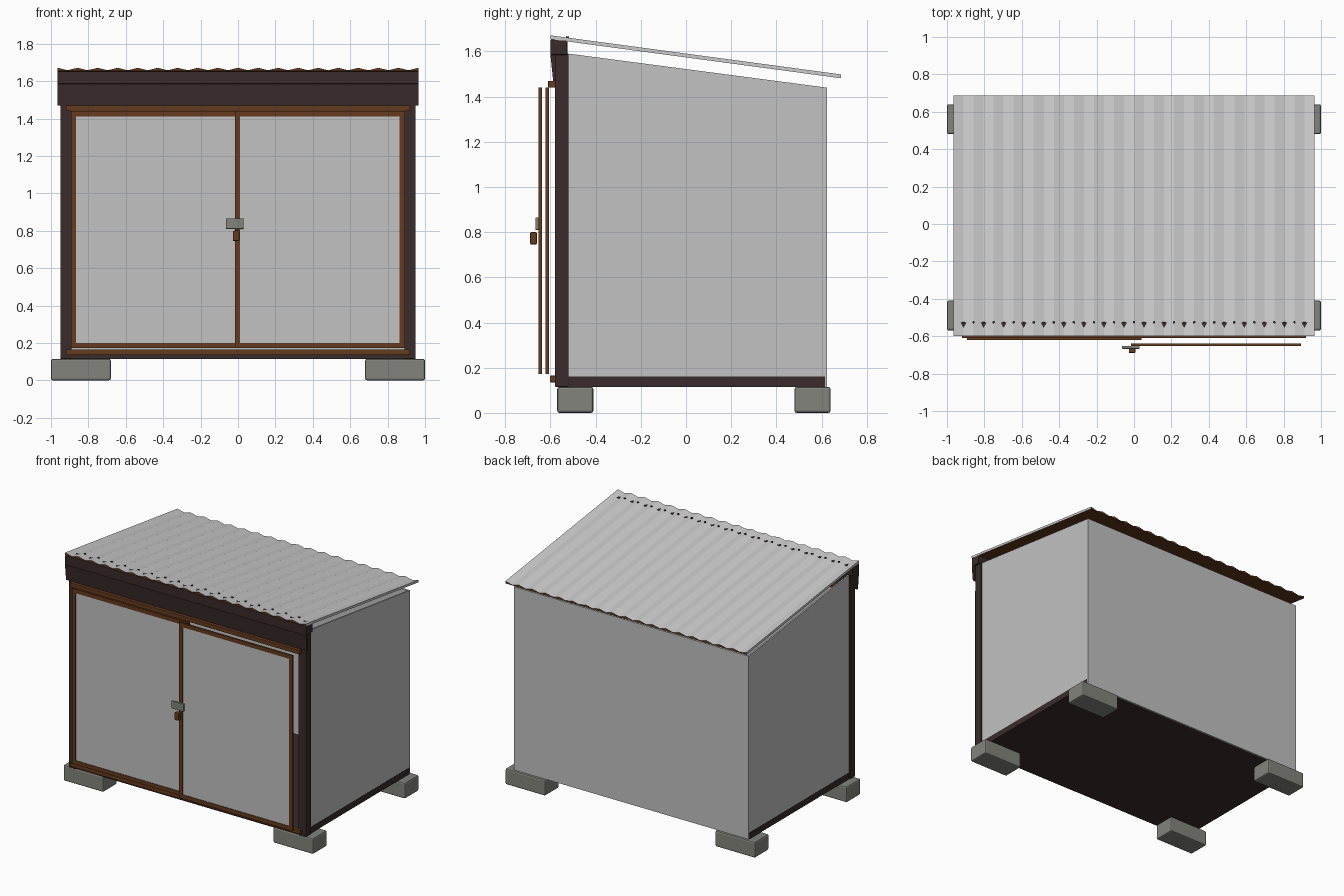
import bpy
import math
from mathutils import Matrix

cube = bpy.data.objects.get("Cube")
if cube:
    bpy.data.objects.remove(cube, do_unlink=True)


def material(name, r, g, b):
    m = bpy.data.materials.new(name)
    m.use_nodes = True
    m.diffuse_color = (r, g, b, 1)
    node = next(n for n in m.node_tree.nodes if n.type == 'BSDF_PRINCIPLED')
    node.inputs["Base Color"].default_value = (r, g, b, 1)
    node.inputs["Roughness"].default_value = 0.7
    return m


WALL = material("pale grey sheet", 0.54, 0.54, 0.54)
ROOF = material("light grey roofing", 0.60, 0.60, 0.60)
BROWN = material("rust brown", 0.13, 0.043, 0.013)
DARK = material("dark brown", 0.042, 0.024, 0.024)
STONE = material("concrete grey", 0.23, 0.23, 0.205)
BLACK = material("screw black", 0.015, 0.015, 0.015)


def mesh_object(name, verts, faces, mats):
    me = bpy.data.meshes.new(name)
    me.from_pydata(verts, [], faces)
    for m in mats:
        me.materials.append(m)
    ob = bpy.data.objects.new(name, me)
    bpy.context.collection.objects.link(ob)
    return ob


def prism(name, profile, x0, x1, mats):
    """Extrude a (y, z) outline from x0 to x1."""
    n = len(profile)
    verts = [(x, y, z) for x in (x0, x1) for y, z in profile]
    faces = [tuple(range(n))[::-1], tuple(range(n, 2 * n))]
    faces += [(i, (i + 1) % n, n + (i + 1) % n, n + i) for i in range(n)]
    return mesh_object(name, verts, faces, mats)


def box(name, x, y, z, mat, bevel=0):
    outline = [(y[0], z[0]), (y[1], z[0]), (y[1], z[1]), (y[0], z[1])]
    ob = prism(name, outline, x[0], x[1], [mat])
    if bevel:
        mod = ob.modifiers.new("edges", 'BEVEL')
        mod.width = bevel
        mod.segments = 2
    return ob


def mirrored(x, side):
    return sorted((x[0] * side, x[1] * side))


# Foundation blocks, posts and side walls on both sides
for side, label in ((-1, "right"), (1, "left")):
    bx = mirrored((0.68, 1.0), side)
    box(f"front_block_{label}", bx, (-0.57, -0.41), (0, 0.115), STONE, 0.01)
    box(f"back_block_{label}", bx, (0.48, 0.64), (0, 0.115), STONE, 0.01)
    box(f"front_post_{label}", mirrored((0.89, 0.95), side),
        (-0.58, -0.52), (0.115, 1.59), DARK, 0.003)
    wx = mirrored((0.93, 0.94), side)
    prism(f"side_wall_{label}",
          [(-0.52, 0.16), (0.62, 0.16), (0.62, 1.44), (-0.52, 1.59)],
          wx[0], wx[1], [WALL])

# Floor and back wall
box("floor", (-0.942, 0.942), (-0.575, 0.615), (0.115, 0.16), DARK)
box("back_wall", (-0.94, 0.94), (0.615, 0.625), (0.115, 1.44), WALL)

# Header beam, leaning fascia board and door rails
box("header_beam", (-0.965, 0.965), (-0.60, -0.525), (1.585, 1.652), DARK, 0.003)
prism("fascia_board",
      [(-0.60, 1.585), (-0.588, 1.47), (-0.578, 1.47), (-0.578, 1.585)],
      -0.965, 0.965, [DARK])
box("top_rail", (-0.92, 0.92), (-0.61, -0.578), (1.44, 1.47), BROWN, 0.003)
box("bottom_rail", (-0.92, 0.92), (-0.602, -0.575), (0.135, 0.165), BROWN, 0.003)


# Sliding doors: a thin panel inside four frame bars
def door(name, x0, x1, y):
    z0, z1, bar = 0.172, 1.44, 0.028
    ys = (y - 0.007, y + 0.007)
    box(name + "_panel", (x0 + bar, x1 - bar), (y - 0.003, y + 0.003),
        (z0 + bar, z1 - bar), WALL)
    for part, x in (("near", (x0, x0 + bar)), ("far", (x1 - bar, x1))):
        box(f"{name}_stile_{part}", x, ys, (z0, z1), BROWN)
    for part, z in (("lower", (z0, z0 + bar)), ("upper", (z1 - bar, z1))):
        box(f"{name}_bar_{part}", (x0 + bar, x1 - bar), ys, z, BROWN)


door("right_door", -0.893, 0.04, -0.614)
door("left_door", -0.016, 0.892, -0.645)

# Latch and padlock
box("latch_plate", (-0.065, 0.03), (-0.667, -0.652), (0.81, 0.865), STONE, 0.003)
box("padlock", (-0.028, 0.008), (-0.69, -0.66), (0.745, 0.80), BROWN, 0.006)

# Corrugated roof: ridged top, brown flat underside and ends
RIBS, HALF = 18, 0.965
FRONT, BACK = -0.60, 0.686
DROP = 0.173
step = HALF / RIBS


def roof_z(y):
    return 1.654 - DROP * (y - FRONT) / (BACK - FRONT)


verts, faces = [], []
for i in range(2 * RIBS + 1):
    x = -HALF + i * step
    lift = 0.017 if i % 2 == 0 else 0.004
    for y in (FRONT, BACK):
        verts += [(x, y, roof_z(y)), (x, y, roof_z(y) + lift)]
for i in range(2 * RIBS):
    a, b = 4 * i, 4 * i + 4
    faces += [(a + 1, b + 1, b + 3, a + 3), (a, a + 2, b + 2, b),
              (a, b, b + 1, a + 1), (a + 2, a + 3, b + 3, b + 2)]
last = 8 * RIBS
faces += [(0, 1, 3, 2), (last, last + 2, last + 3, last + 1)]
roof = mesh_object("roof_sheet", verts, faces, [ROOF, BROWN])
roof.data.update()
for p in roof.data.polygons:
    p.material_index = int(p.normal.z < 0.5 and abs(p.normal.x) < 0.5)

# Roof screws along the front on each rib
tilt = Matrix.Rotation(-math.atan(DROP / (BACK - FRONT)), 4, 'X')
for i in range(1, RIBS):
    y = -0.525
    place = Matrix.Translation((-HALF + 2 * i * step, y, roof_z(y) + 0.019))
    bpy.ops.mesh.primitive_cylinder_add(vertices=6, radius=0.007, depth=0.007)
    screw = bpy.context.object
    screw.name = f"roof_screw_{i}"
    screw.matrix_world = place @ tilt
    screw.data.materials.append(BLACK)
